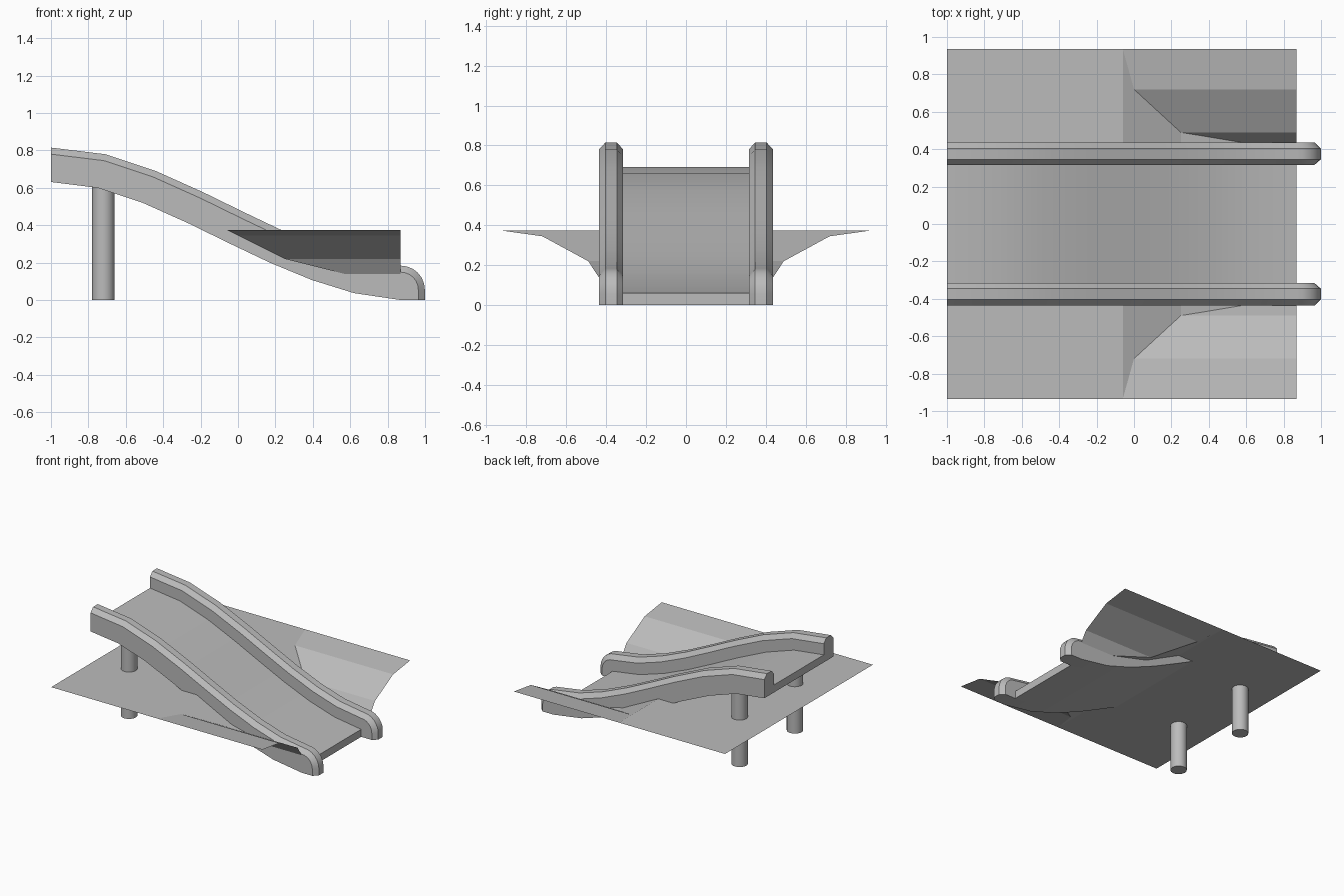
import bpy, bmesh, math
from mathutils import Vector

cube = bpy.data.objects.get("Cube")
if cube:
    bpy.data.objects.remove(cube, do_unlink=True)

GREY = (0.5, 0.5, 0.5, 1)
grey = bpy.data.materials.new("plain_grey")
grey.diffuse_color = GREY
grey.use_nodes = True
grey.node_tree.nodes["Principled BSDF"].inputs["Base Color"].default_value = GREY


def add_object(name, bm, smooth=True, closed=True):
    if closed:
        bmesh.ops.recalc_face_normals(bm, faces=bm.faces)
    mesh = bpy.data.meshes.new(name)
    bm.to_mesh(mesh)
    bm.free()
    mesh.materials.append(grey)
    obj = bpy.data.objects.new(name, mesh)
    bpy.context.collection.objects.link(obj)
    if smooth:
        bpy.ops.object.select_all(action='DESELECT')
        obj.select_set(True)
        bpy.context.view_layer.objects.active = obj
        bpy.ops.object.shade_smooth_by_angle(angle=math.radians(30))
    return obj


def loft(name, layers):
    """Join matching side outlines, each given as (y, outline)."""
    bm = bmesh.new()
    rings = [[bm.verts.new((x, y, z)) for x, z in outline] for y, outline in layers]
    count = len(rings[0])
    for a, b in zip(rings, rings[1:]):
        for i in range(count):
            j = (i + 1) % count
            bm.faces.new((a[i], a[j], b[j], b[i]))
    bm.faces.new(rings[0])
    bm.faces.new(rings[-1])
    return add_object(name, bm)


# Underside curve of the slide, top to bottom
path = [Vector(p) for p in [(-1, .631), (-.75, .6), (-.51, .52), (-.265, .41), (-.04, .3),
                            (.17, .2), (.395, .107), (.62, .037), (.87, 0)]]


def raised(distance):
    """Curve lifted square to the underside; both ends lift straight up."""
    points = []
    for i, p in enumerate(path):
        up = Vector((0, 1))
        if 0 < i < len(path) - 1:
            along = (path[i + 1] - path[i - 1]).normalized()
            up = Vector((-along.y, along.x))
        points.append(p + up * distance)
    return points


def rail_outline(height):
    """Side outline of a rail with a rounded foot."""
    radius = height - .055
    arc = [Vector((.87 + radius * math.cos(a), .055 + radius * math.sin(a)))
           for a in [math.radians(90 - 15 * k) for k in range(1, 7)]]
    foot = Vector((.87 + radius, 0))
    return raised(height) + arc + [foot] + path[::-1]


# Sliding bed
bed = raised(.06) + path[::-1]
loft("slide_bed", [(-.32, bed), (.32, bed)])

# Side rails with bevelled tops, and support posts
inner, outer = rail_outline(.149), rail_outline(.184)
for side, label in ((-1, "right"), (1, "left")):
    loft(label + "_rail", [(side * .315, inner), (side * .346, outer),
                           (side * .404, outer), (side * .437, inner)])
    bm = bmesh.new()
    bmesh.ops.create_cone(bm, cap_ends=True, segments=24, radius1=.06, radius2=.06, depth=.61)
    bmesh.ops.translate(bm, verts=bm.verts, vec=(-.72, side * .35, .305))
    add_object(label + "_post", bm)

# Thin ground sheet: flat terrace behind, sloping banks beside the slide
bm = bmesh.new()


def face(points):
    bm.faces.new([bm.verts.new(p) for p in points])


EDGE, FRONT = -.06, .87
face([(-1, -.935, .375), (EDGE, -.935, .375), (EDGE, .935, .375), (-1, .935, .375)])
bank = [(EDGE, .935, .375), (0, .72, .345), (.25, .49, .22), (.57, .437, .14)]
for side in (-1, 1):
    for (x1, y1, z1), (x2, y2, z2) in zip(bank, bank[1:]):
        # Bank running forward, then the end slope running in to the rail
        strip = [(x1, y1, z1), (x2, y2, z2), (FRONT, y2, z2), (FRONT, y1, z1)]
        slope = [(x1, y1, z1), (x1, .43, z1), (x2, .43, z2), (x2, y2, z2)]
        for points in (strip, slope):
            points = [(x, y * side, z) for x, y, z in points]
            face(points if side > 0 else points[::-1])
bmesh.ops.remove_doubles(bm, verts=bm.verts, dist=.0005)
add_object("ground_sheet", bm, smooth=False, closed=False)
